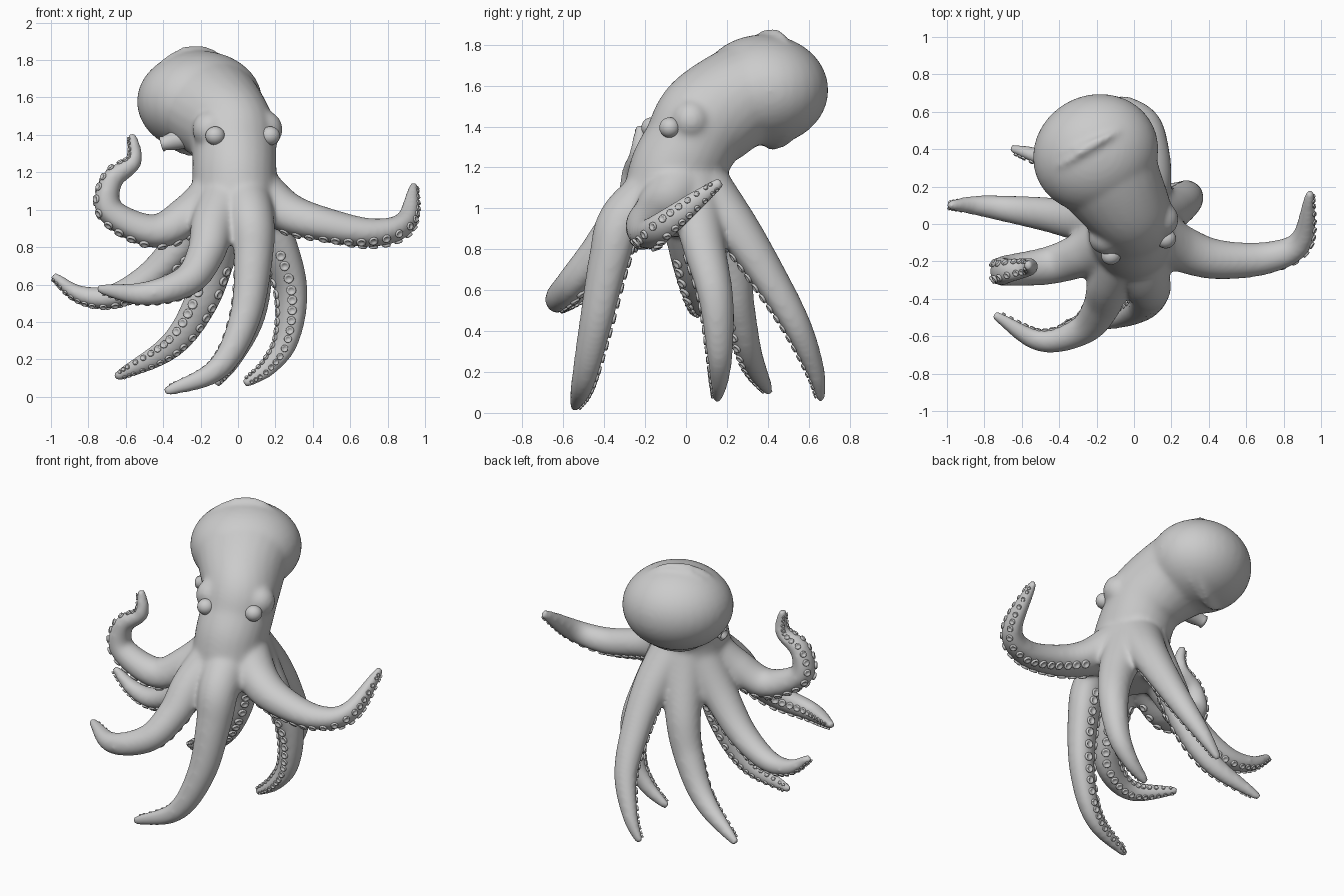
import bpy, bmesh
from math import sin, cos, pi, radians
from mathutils import Vector, Matrix

if "Cube" in bpy.data.objects:
    bpy.data.objects.remove(bpy.data.objects["Cube"])

DOWN, LEFT, RIGHT = Vector((0, 0, -1)), Vector((-1, 0, 0)), Vector((1, 0, 0))
FRONT, BACK = Vector((0, -1, 0)), Vector((0, 1, 0))
STEPS = 14
YAW = radians(26.5)
HUB = 1.12


def spline(points):
    """Catmull-Rom through points of any dimension."""
    p = [Vector(q) for q in points]
    p = [p[0] * 2 - p[1]] + p + [p[-1] * 2 - p[-2]]
    out = []
    for i in range(1, len(p) - 2):
        a, b, c, d = p[i - 1:i + 3]
        for k in range(STEPS):
            t = k / STEPS
            out.append((b * 2 + (c - a) * t + (a * 2 - b * 5 + c * 4 - d) * t * t
                        + (b * 3 - a - c * 3 + d) * t ** 3) * 0.5)
    return out + [p[-2]]


def frames(pos, ref0, ref1):
    """Centre, tangent, reference direction and side for every row."""
    n = len(pos)
    out = []
    for i, c in enumerate(pos):
        t = (pos[min(i + 1, n - 1)] - pos[max(i - 1, 0)]).normalized()
        v = ref0.lerp(ref1, i / (n - 1))
        v = (v - t * v.dot(t)).normalized()
        out.append((c, t, v, t.cross(v)))
    return out


def bridge(bm, rings):
    for p, q in zip(rings, rings[1:]):
        for k in range(len(p)):
            m = (k + 1) % len(p)
            bm.faces.new((p[k], p[m], q[m], q[k]))


def loft(bm, fr, sizes, flat=1.0, sides=24):
    """Closed tube with a half width and half depth per row."""
    rings = []
    for (c, t, v, w), (a, b) in zip(fr, sizes):
        ring = []
        for k in range(sides):
            ca, sa = cos(2 * pi * k / sides), sin(2 * pi * k / sides)
            ring.append(bm.verts.new(c + v * b * ca * (flat if ca > 0 else 1) + w * a * sa))
        rings.append(ring)
    bridge(bm, rings)
    bm.faces.new(rings[0][::-1])
    bm.faces.new(rings[-1])


def lathe(bm, profile, origin, axis, scale=1.0, sides=12):
    """Revolve (radius, height) points around an axis; last point is the centre."""
    rot = Vector(axis).to_track_quat('Z', 'Y')

    def put(r, h, k):
        a = 2 * pi * k / sides
        return bm.verts.new(origin + rot @ (Vector((r * cos(a), r * sin(a), h)) * scale))
    rings = [[put(r, h, k) for k in range(sides)] for r, h in profile[:-1]]
    bridge(bm, rings)
    mid = put(*profile[-1], 0)
    for k in range(sides):
        bm.faces.new((rings[-1][k], rings[-1][(k + 1) % sides], mid))


def ball(bm, centre, radii):
    m = Matrix.Translation(centre) @ Matrix.Rotation(YAW, 4, 'Z') @ Matrix.Diagonal((*radii, 1))
    bmesh.ops.create_uvsphere(bm, u_segments=32, v_segments=20, radius=1, matrix=m)


def finish(bm, name):
    bmesh.ops.recalc_face_normals(bm, faces=bm.faces[:])
    for f in bm.faces:
        f.smooth = True
    me = bpy.data.meshes.new(name)
    bm.to_mesh(me)
    bm.free()
    ob = bpy.data.objects.new(name, me)
    bpy.context.collection.objects.link(ob)
    return ob


skin = bmesh.new()
suckers = bmesh.new()
CUP = [(.75, -.6), (1, 0), (.95, .35), (.7, .45), (.5, .2), (0, .1)]


def arm(under0, under1, *points):
    """Tapered arm from the hub, with two rows of suckers on its underside."""
    x, y, z = points[0]
    pos = spline([(x / 4, y / 4, HUB), *points])
    fr = frames(pos, under0, under1)
    dist = [0]
    for p, q in zip(pos, pos[1:]):
        dist.append(dist[-1] + (q - p).length)
    radii = []
    for d in dist:
        s = d / dist[-1]
        radii.append(.026 + .062 * (1 - s ** 3.5) + .065 * (1 - s) ** 3)
    loft(skin, fr, [(r * 1.04, r) for r in radii], flat=.8)
    last = dist[STEPS]
    for (c, t, v, w), r, d in list(zip(fr, radii, dist))[STEPS:-2]:
        size = min(.027, .29 * r + .001)
        if d - last < size * 2.1:
            continue
        last = d
        for s in (-1, 1):
            n = v * cos(.62) + w * s * sin(.62)
            spot = c + v * r * .77 * cos(.62) + w * s * r * sin(.62) + t * s * size * .4
            lathe(suckers, CUP, spot, n, size)


# Head and neck, turned slightly towards +x (x, y, z, half width, half depth)
rows = spline([(-.02, -.06, .86, .13, .15), (-.02, -.06, 1.0, .22, .25), (-.02, -.045, 1.17, .222, .24),
               (-.02, .015, 1.3, .225, .23), (-.04, .09, 1.42, .235, .25),
               (-.13, .24, 1.53, .28, .25), (-.2, .37, 1.575, .315, .255), (-.24, .46, 1.58, .29, .23)])
face = FRONT * .9 + RIGHT * .45
loft(skin, frames([Vector(r[:3]) for r in rows], face, face), [r[3:] for r in rows])

# Mantle bulb and brows
ball(skin, (-.205, .378, 1.578), (.342, .313, .272))
for x, y in ((-.15, -.07), (.145, .025)):
    ball(skin, (x, y, 1.43), (.095, .095, .1))

# Right arm, raised at the tip
arm(DOWN, RIGHT, (.25, -.13, .98), (.45, -.19, .915), (.72, -.18, .87), (.9, -.09, .93), (.945, .175, 1.135))
# Left arm, curled upwards
arm(DOWN, LEFT - DOWN * .3, (-.25, -.15, .97), (-.45, -.22, .875), (-.69, -.25, .99),
    (-.68, -.25, 1.16), (-.56, -.23, 1.26), (-.57, -.22, 1.41))
# Lower left arm
arm(DOWN, DOWN, (-.28, .02, .83), (-.46, .05, .64), (-.67, .08, .53), (-.85, .1, .545), (-.995, .1, .65))
# Back left arm
arm(FRONT + RIGHT * .3, FRONT + RIGHT * .3, (-.12, .2, .75), (-.2, .25, .5), (-.36, .31, .27), (-.66, .405, .1))
# Front left arm, sweeping forwards
arm(BACK + DOWN * .5, BACK + DOWN * .4, (-.13, -.3, .93), (-.17, -.43, .77), (-.27, -.56, .62),
    (-.5, -.62, .55), (-.75, -.48, .577))
# Front arm
arm(BACK + LEFT * .6, BACK + LEFT * .6, (.07, -.3, .95), (.08, -.37, .75), (.035, -.44, .42), (-.11, -.5, .15),
    (-.395, -.545, .024))
# Right inner arm
arm(FRONT + LEFT, FRONT + LEFT * .5, (.2, .08, .82), (.28, .14, .57), (.26, .16, .32), (.17, .16, .17), (.03, .15, .065))
# Back arm
arm(FRONT + DOWN * .4 + LEFT * .4, FRONT + DOWN * .3 + LEFT * .4, (.08, .24, .9), (.09, .4, .66),
    (.065, .54, .42), (-.03, .63, .2), (-.12, .66, .06))

# One continuous skin, blended where the arms meet the head
body = finish(skin, "body_and_arms")
mod = body.modifiers.new("blend", 'REMESH')
mod.mode = 'VOXEL'
mod.voxel_size = .013
mod.use_smooth_shade = True
mod = body.modifiers.new("soften", 'SMOOTH')
mod.factor = .5
mod.iterations = 22
finish(suckers, "suckers")

# Eyes
for side, x, y in (("left", -.122, -.168), ("right", .172, -.08)):
    bm = bmesh.new()
    ball(bm, (x, y, 1.395), (.053, .05, .05))
    finish(bm, side + "_eye")

# Siphon: short open tube under the mantle
bm = bmesh.new()
lathe(bm, [(.065, -.14), (.05, -.03), (.038, .02), (.042, .035), (.03, .035), (.024, 0), (0, -.02)],
      Vector((-.375, .17, 1.36)), (-.9, .1, -.25), sides=20)
finish(bm, "siphon")
